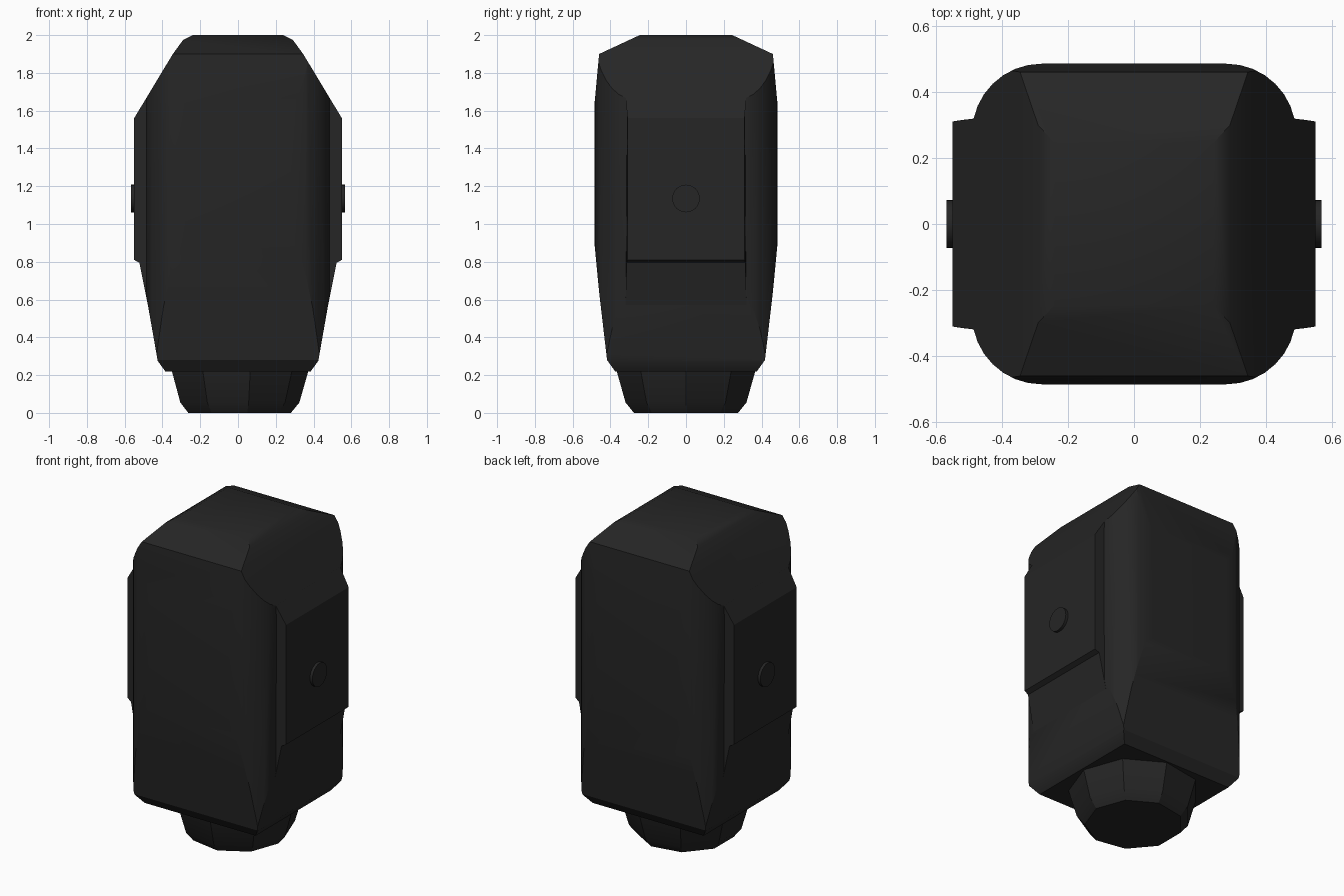
import bpy, bmesh, math
from mathutils import Vector, Matrix

cube = bpy.data.objects.get("Cube")
if cube:
    bpy.data.objects.remove(cube, do_unlink=True)

COLOR = (0.019, 0.019, 0.019, 1.0)
black = bpy.data.materials.new("matte black")
black.use_nodes = True
black.diffuse_color = COLOR
bsdf = black.node_tree.nodes["Principled BSDF"]
bsdf.inputs["Base Color"].default_value = COLOR
bsdf.inputs["Roughness"].default_value = 0.6


def finish(bm, name):
    """Turn a bmesh into a named, smooth-by-angle object."""
    bmesh.ops.recalc_face_normals(bm, faces=bm.faces[:])
    mesh = bpy.data.meshes.new(name)
    bm.to_mesh(mesh)
    bm.free()
    mesh.materials.append(black)
    obj = bpy.data.objects.new(name, mesh)
    bpy.context.collection.objects.link(obj)
    bpy.ops.object.select_all(action='DESELECT')
    obj.select_set(True)
    bpy.context.view_layer.objects.active = obj
    bpy.ops.object.shade_smooth_by_angle(angle=math.radians(28))
    return obj


def prism(bm, points, direction):
    """Extrude a closed outline of 3D points along a direction."""
    face = bm.faces.new([bm.verts.new(p) for p in points])
    new = bmesh.ops.extrude_face_region(bm, geom=[face])["geom"]
    moved = [v for v in new if isinstance(v, bmesh.types.BMVert)]
    bmesh.ops.translate(bm, verts=moved, vec=direction)
    return moved


def slice_off(bm, point, normal):
    """Cut away everything beyond a plane and cap the opening."""
    geom = bm.verts[:] + bm.edges[:] + bm.faces[:]
    cut = bmesh.ops.bisect_plane(bm, geom=geom, dist=1e-5, plane_co=point,
                                 plane_no=normal, clear_outer=True)["geom_cut"]
    edges = [e for e in cut if isinstance(e, bmesh.types.BMEdge)]
    bmesh.ops.holes_fill(bm, edges=[e for e in edges if e.is_boundary], sides=0)


# Body: a rounded block trimmed by sloped planes on all four sides
corner = []
for i in range(8):
    a = math.radians(12 + 78 * i / 7)
    corner.append((0.28 + 0.21 * math.cos(a), 0.275 + 0.21 * math.sin(a)))
outline = (corner + [(-x, y) for x, y in reversed(corner)]
           + [(-x, -y) for x, y in corner] + [(x, -y) for x, y in reversed(corner)])
bm = bmesh.new()
prism(bm, [(x, y, 0.22) for x, y in outline], (0, 0, 1.78))

side_slopes = [((0.385, 0.22), (0.425, 0.275)), ((0.425, 0.275), (0.477, 0.57)),
               ((0.55, 1.56), (0.345, 1.9)), ((0.345, 1.9), (0.29, 1.975)),
               ((0.29, 1.975), (0.24, 2.0))]
front_slopes = [((0.375, 0.22), (0.418, 0.28)), ((0.418, 0.28), (0.46, 0.64)),
                ((0.46, 0.64), (0.482, 0.87)), ((0.484, 1.64), (0.46, 1.9)),
                ((0.46, 1.9), (0.245, 2.0))]
for slopes, axis in ((side_slopes, Vector((1, 0, 0))), (front_slopes, Vector((0, 1, 0)))):
    for (r0, z0), (r1, z1) in slopes:
        for s in (1, -1):
            slice_off(bm, axis * s * r0 + Vector((0, 0, z0)),
                      axis * s * (z1 - z0) + Vector((0, 0, r0 - r1)))
finish(bm, "body")

# Raised side panels, tapering slightly outward, each with a round button
panel = [(0.3, 0.57), (0.477, 0.57), (0.522, 0.795), (0.55, 0.81),
         (0.55, 1.56), (0.475, 1.684), (0.3, 1.684)]
for s, side in ((1, "left"), (-1, "right")):
    bm = bmesh.new()
    prism(bm, [(s * x, -1, z) for x, z in panel], (0, 2, 0))
    for v in bm.verts:
        v.co.y *= 0.32 - 0.15 * max(0, abs(v.co.x) - 0.485)
    finish(bm, side + "_panel")

    bm = bmesh.new()
    bmesh.ops.create_cone(bm, cap_ends=True, segments=24, radius1=0.073, radius2=0.073,
                          depth=0.06, matrix=Matrix.Translation((s * 0.537, 0, 1.135))
                          @ Matrix.Rotation(math.pi / 2, 4, 'Y'))
    finish(bm, side + "_button")

# Base: nine-sided tapering foot
bm = bmesh.new()
rings = []
for r, z in ((0.28, 0), (0.325, 0.055), (0.375, 0.23)):
    rings.append([bm.verts.new((r * math.cos(k * math.tau / 9),
                                r * math.sin(k * math.tau / 9), z)) for k in range(9)])
for low, high in zip(rings, rings[1:]):
    for k in range(9):
        n = (k + 1) % 9
        bm.faces.new((low[k], low[n], high[n], high[k]))
bm.faces.new(rings[0][::-1])
bm.faces.new(rings[-1])
finish(bm, "base")
